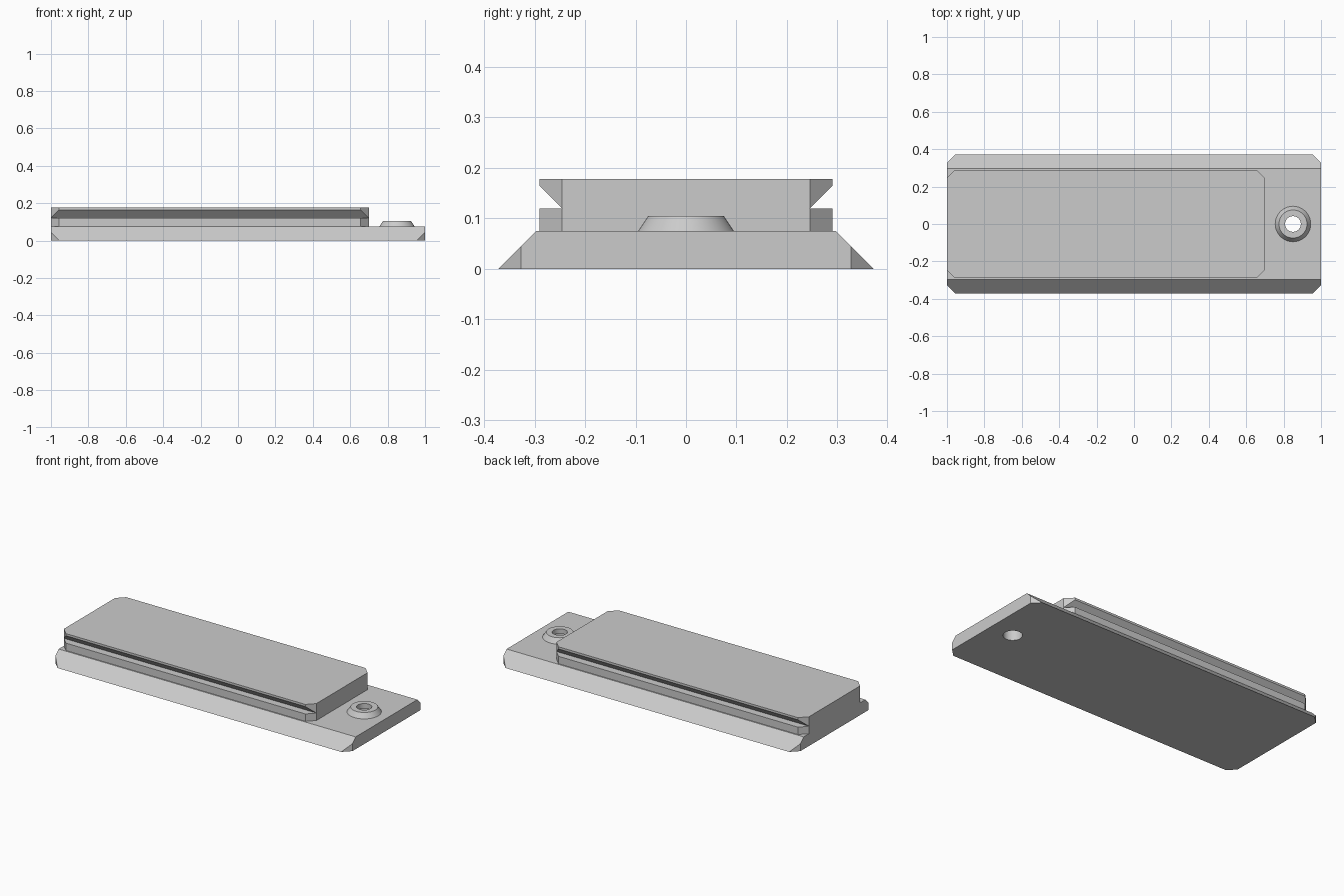
import bpy, bmesh
from math import cos, sin, tau
from mathutils import Vector

if "Cube" in bpy.data.objects:
    bpy.data.objects.remove(bpy.data.objects["Cube"], do_unlink=True)

grey = bpy.data.materials.new("plain grey")
grey.use_nodes = True
grey.diffuse_color = (0.6, 0.6, 0.6, 1)
grey.node_tree.nodes["Principled BSDF"].inputs["Base Color"].default_value = (0.6, 0.6, 0.6, 1)


def finish(bm, name):
    bmesh.ops.recalc_face_normals(bm, faces=bm.faces)
    mesh = bpy.data.meshes.new(name)
    bm.to_mesh(mesh)
    bm.free()
    obj = bpy.data.objects.new(name, mesh)
    mesh.materials.append(grey)
    bpy.context.collection.objects.link(obj)
    return obj


def bar(name, half_profile, x0, x1, chamfer):
    """Extrude a mirrored (y, z) profile along x and cut off the four corners."""
    bm = bmesh.new()
    outline = half_profile + [(-y, z) for y, z in reversed(half_profile)]
    face = bm.faces.new([bm.verts.new((x0, y, z)) for y, z in outline])
    ext = bmesh.ops.extrude_face_region(bm, geom=[face], use_keep_orig=True)
    moved = [g for g in ext["geom"] if isinstance(g, bmesh.types.BMVert)]
    bmesh.ops.translate(bm, verts=moved, vec=(x1 - x0, 0, 0))
    width = max(y for y, z in half_profile)
    for x, sx in ((x0, -1), (x1, 1)):
        for sy in (-1, 1):
            bmesh.ops.bisect_plane(
                bm, geom=bm.verts[:] + bm.edges[:] + bm.faces[:], dist=1e-5,
                plane_co=(x - sx * chamfer, sy * width, 0),
                plane_no=Vector((sx, sy, 0)).normalized(), clear_outer=True)
            rim = [e for e in bm.edges if e.is_boundary]
            bmesh.ops.holes_fill(bm, edges=rim, sides=0)
    return finish(bm, name)


def lathe(name, profile, x, steps=48):
    """Turn a closed (radius, z) profile about a vertical axis."""
    bm = bmesh.new()
    rings = [[bm.verts.new((x + r * cos(tau * i / steps), r * sin(tau * i / steps), z))
              for i in range(steps)] for r, z in profile]
    for a, b in zip(rings, rings[1:] + rings[:1]):
        for i in range(steps):
            j = (i + 1) % steps
            bm.faces.new((a[i], a[j], b[j], b[i]))
    return finish(bm, name)


# Base plate with sloping long sides
base = bar("base_plate", [(0.372, 0), (0.297, 0.075)], -1, 1, 0.045)

# Screw hole through the base plate
bm = bmesh.new()
bmesh.ops.create_cone(bm, cap_ends=True, segments=48, radius1=0.052, radius2=0.052, depth=0.3)
bmesh.ops.translate(bm, verts=bm.verts, vec=(0.85, 0, 0.05))
cutter = finish(bm, "hole_cutter")
cutter.hide_render = True
mod = base.modifiers.new("screw_hole", "BOOLEAN")
mod.operation = "DIFFERENCE"
mod.solver = "EXACT"
mod.object = cutter
bpy.context.view_layer.objects.active = base
bpy.ops.object.modifier_apply(modifier=mod.name)
bpy.data.objects.remove(cutter, do_unlink=True)

# Raised block with a notched groove along each long side
bar("grooved_block", [(0.29, 0.075), (0.29, 0.12), (0.245, 0.12), (0.29, 0.165), (0.29, 0.178)],
    -1, 0.7, 0.044)

# Tapered collar around the screw hole
collar = lathe("screw_collar", [(0.095, 0.075), (0.075, 0.105), (0.042, 0.105), (0.042, 0.075)], 0.85)

# Smooth the round walls only
for obj in (base, collar):
    bpy.ops.object.select_all(action="DESELECT")
    obj.select_set(True)
    bpy.context.view_layer.objects.active = obj
    bpy.ops.object.shade_smooth_by_angle(angle=0.5)
